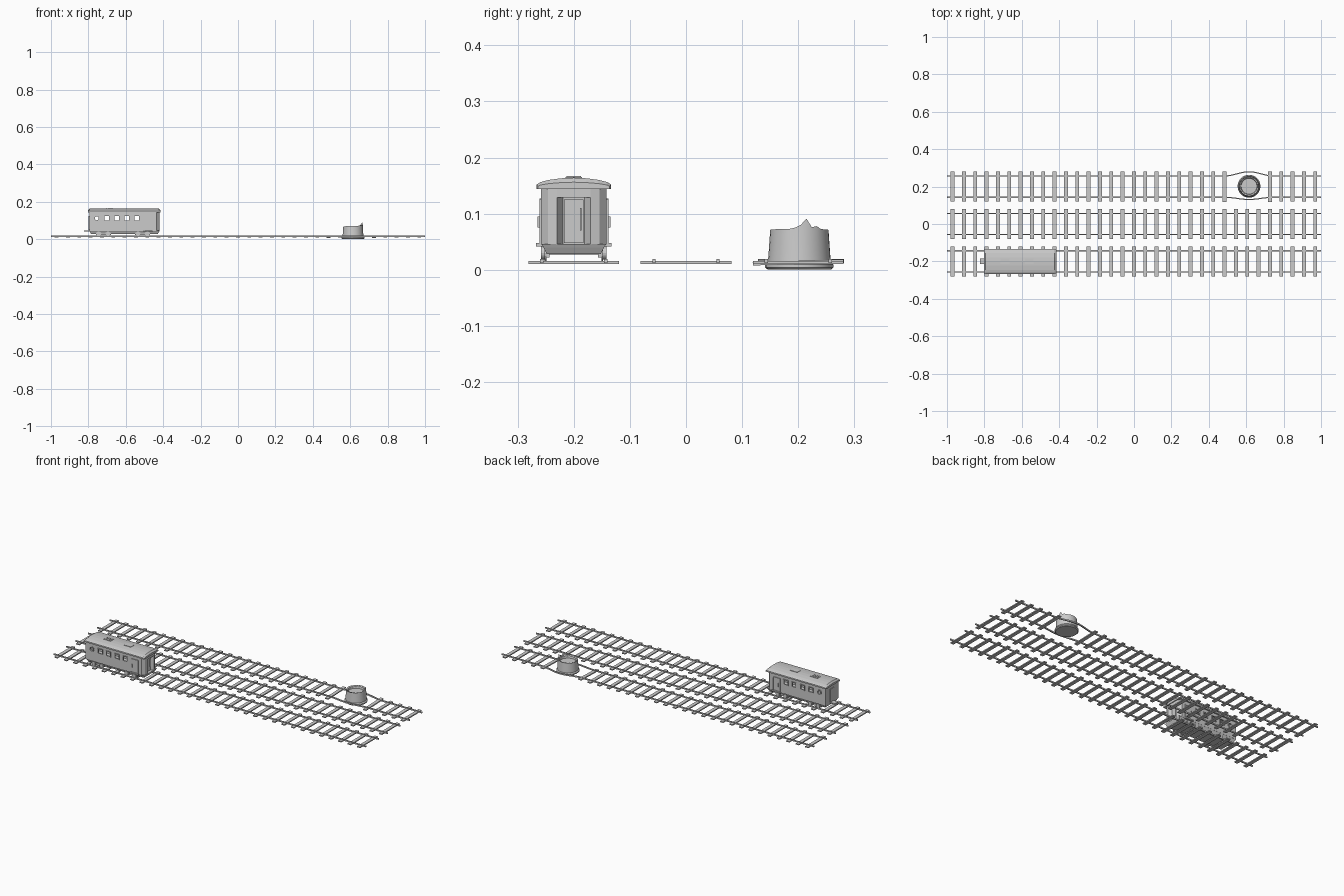
import bpy, bmesh, math
from mathutils import Matrix, Vector

if "Cube" in bpy.data.objects:
    bpy.data.objects.remove(bpy.data.objects["Cube"])


def finish(name, bm):
    bmesh.ops.recalc_face_normals(bm, faces=bm.faces)
    me = bpy.data.meshes.new(name)
    bm.to_mesh(me)
    bm.free()
    ob = bpy.data.objects.new(name, me)
    bpy.context.collection.objects.link(ob)
    return ob


def box(bm, x0, x1, y0, y1, z0, z1, tilt=0):
    c = Vector(((x0 + x1) / 2, (y0 + y1) / 2, (z0 + z1) / 2))
    m = (Matrix.Translation(c) @ Matrix.Rotation(tilt, 4, 'X')
         @ Matrix.Diagonal((x1 - x0, y1 - y0, z1 - z0, 1)))
    bmesh.ops.create_cube(bm, size=1, matrix=m)


def cyl_y(bm, x, y, z, r, depth, n=16):
    m = Matrix.Translation((x, y, z)) @ Matrix.Rotation(math.pi / 2, 4, 'X')
    bmesh.ops.create_cone(bm, cap_ends=True, segments=n, radius1=r, radius2=r, depth=depth, matrix=m)


def loft(bm, rings, caps=True):
    vs = [[bm.verts.new(p) for p in r] for r in rings]
    n = len(vs[0])
    for a, b in zip(vs, vs[1:]):
        for i in range(n):
            bm.faces.new((a[i], a[(i + 1) % n], b[(i + 1) % n], b[i]))
    if caps:
        bm.faces.new(vs[0][::-1])
        bm.faces.new(vs[-1])


def cut(ob, cutter):
    mod = ob.modifiers.new("cut", 'BOOLEAN')
    mod.operation, mod.solver, mod.object = 'DIFFERENCE', 'EXACT', cutter
    bpy.context.view_layer.objects.active = ob
    bpy.ops.object.modifier_apply(modifier=mod.name)
    bpy.data.objects.remove(cutter)


# Three tracks: sleepers and rails; the back one bends around the stump
SX, SY = 0.615, 0.202
for label, cy in (("front", -0.2), ("middle", 0.0), ("back", 0.2)):
    bm = bmesh.new()
    for i in range(33):
        if label == "back" and i in (25, 26, 27):
            continue
        x = -0.97 + i * 0.0606
        tilt = 0.03 if label == "back" and i in (24, 28) else 0
        box(bm, x - 0.01, x + 0.01, cy - 0.081, cy + 0.081, 0.010, 0.016, tilt)
    finish(label + "_sleepers", bm)
    bm = bmesh.new()
    for s in (-1, 1):
        xs = [-1, 1]
        if label == "back":
            xs = [-1] + [SX + 0.13 * (k / 8 - 1) for k in range(17)] + [1]
        rings = []
        for x in xs:
            u = abs(x - SX) / 0.13
            bulge = 0.5 + 0.5 * math.cos(math.pi * u) if label == "back" and u < 1 else 0
            y = cy + s * (0.057 + (0.022 if s > 0 else 0.012) * bulge)
            rings.append([(x, y + a, z) for a, z in
                          ((-0.003, 0.012), (0.003, 0.012), (0.003, 0.0195), (-0.003, 0.0195))])
        loft(bm, rings)
    finish(label + "_rails", bm)

# Broken stump: flared base, splintered rim, hollow top
bm = bmesh.new()
N = 32
spike = {0: 0.007, 1: 0.018, 2: 0.003, 3: 0.005, 31: 0.002}
rings = []
for r, z in ((0.056, 0), (0.061, 0.004), (0.061, 0.009), (0.056, 0.015), (0.0545, 0.035), (0.052, None),
             (0.044, None), (0.042, 0.055)):
    ring = []
    for i in range(N):
        a = 2 * math.pi * i / N + 0.05
        h = z
        if z is None:
            h = 0.071 + 0.002 * math.cos(a) + spike.get(i, 0)
            if r < 0.05:
                h -= 0.001 + 0.008 * (i % 2)
        ring.append((SX + r * math.cos(a), SY + r * math.sin(a), h))
    rings.append(ring)
loft(bm, rings)
stump = finish("tree_stump", bm)
for p in stump.data.polygons:
    p.use_smooth = len(p.vertices) == 4
stump.data.set_sharp_from_angle(angle=math.radians(35))

# Carriage body: plan with a recessed end doorway, hollowed out and cut for windows
CY = -0.2
half = [(-0.795, 0.058), (-0.436, 0.058), (-0.423, 0.046), (-0.419, 0.030), (-0.436, 0.019)]
plan = half + [(x, -y) for x, y in reversed(half)]
bm = bmesh.new()
loft(bm, [[(x, CY + y, z) for x, y in plan] for z in (0.045, 0.148)])
body = finish("carriage_body", bm)
bm = bmesh.new()
box(bm, -0.788, -0.446, CY - 0.053, CY + 0.053, 0.05, 0.144)
cut(body, finish("interior_cutter", bm))
WINDOWS = [-0.701, -0.648, -0.594, -0.541]
WZ, PX = 0.112, -0.755
bm = bmesh.new()
for x in WINDOWS:
    box(bm, x - 0.0125, x + 0.0125, CY - 0.1, CY + 0.1, WZ - 0.0125, WZ + 0.0125)
cyl_y(bm, PX, CY, WZ, 0.0105, 0.2)
cut(body, finish("window_cutter", bm))

# Window frames, round window rings, side doors and steps
frames, rounds, doors, steps = (bmesh.new() for _ in range(4))
for s in (-1, 1):
    y0, y1 = sorted((CY + s * 0.056, CY + s * 0.0615))
    for x in WINDOWS:
        for d in (-1, 1):
            c = x + d * 0.0135
            box(frames, c - 0.0018, c + 0.0018, y0, y1, WZ - 0.0153, WZ + 0.0153)
            c = WZ + d * 0.0135
            box(frames, x - 0.0117, x + 0.0117, y0, y1, c - 0.0018, c + 0.0018)
    ring = []
    for k in range(17):
        a = 2 * math.pi * k / 16
        ring.append([(PX + r * math.cos(a), y, WZ + r * math.sin(a))
                     for r, y in ((0.0105, y0), (0.0145, y0), (0.0145, y1), (0.0105, y1))])
    loft(rounds, ring, caps=False)
    box(doors, -0.501, -0.461, y0, y1 - 0.002 if s > 0 else y1, 0.05, 0.120)
    for x in (-0.503, -0.459):
        box(doors, x - 0.002, x + 0.002, y0, y1, 0.047, 0.125)
    box(doors, -0.501, -0.461, y0, y1, 0.120, 0.125)
    h0, h1 = sorted((CY + s * 0.060, CY + s * 0.065))
    box(doors, -0.496, -0.493, h0, h1, 0.075, 0.095)
    t0, t1 = sorted((CY + s * 0.05, CY + s * 0.067))
    box(steps, -0.507, -0.455, t0, t1, 0.041, 0.048)
bmesh.ops.remove_doubles(rounds, verts=rounds.verts, dist=1e-5)
finish("window_frames", frames)
finish("round_window_rings", rounds)
finish("side_doors", doors)
finish("side_door_steps", steps)

# End doors, lintel over the recess and handle
bm = bmesh.new()
box(bm, -0.442, -0.433, CY - 0.017, CY + 0.017, 0.048, 0.125)
box(bm, -0.434, -0.429, CY + 0.011, CY + 0.014, 0.07, 0.11)
box(bm, -0.798, -0.792, CY - 0.019, CY + 0.019, 0.05, 0.125)
finish("end_doors", bm)
bm = bmesh.new()
box(bm, -0.442, -0.4195, CY - 0.030, CY + 0.030, 0.129, 0.147)
finish("end_lintel", bm)

# Tapered skirt and floor under the body
bm = bmesh.new()
loft(bm, [[(-0.795 + d, CY - w, z), (-0.419 - d, CY - w, z), (-0.419 - d, CY + w, z), (-0.795 + d, CY + w, z)]
          for d, w, z in ((0.010, 0.048, 0.028), (0.003, 0.054, 0.040), (0.0, 0.058, 0.046))])
finish("carriage_skirt", bm)

# Domed roof with bevelled ends
side = [(0.066, 0.144), (0.066, 0.152), (0.060, 0.156), (0.045, 0.160), (0.022, 0.163)]
prof = side + [(0, 0.164)] + [(-y, z) for y, z in reversed(side)]
bm = bmesh.new()
loft(bm, [[(x, CY + y * k, 0.144 + (z - 0.144) * h) for y, z in prof]
          for x, k, h in ((-0.802, 0.97, 0.6), (-0.793, 1, 1), (-0.424, 1, 1), (-0.415, 0.97, 0.6))])
finish("carriage_roof", bm)

# Roof vents, the first with slats
bm = bmesh.new()
for x in (-0.689, -0.56):
    box(bm, x - 0.024, x + 0.024, CY - 0.015, CY + 0.015, 0.158, 0.1655)
for k in range(4):
    x = -0.704 + k * 0.010
    box(bm, x - 0.002, x + 0.002, CY - 0.013, CY + 0.013, 0.165, 0.167)
finish("roof_vents", bm)

# Wheels, axles and bogie frames
wheels, bogies = bmesh.new(), bmesh.new()
for x in (-0.745, -0.695, -0.535, -0.485):
    cyl_y(wheels, x, CY, 0.030, 0.003, 0.11, 8)
    for s in (-1, 1):
        cyl_y(wheels, x, CY + s * 0.055, 0.030, 0.0115, 0.007)
        cyl_y(wheels, x, CY + s * 0.0505, 0.030, 0.0145, 0.003)
for x in (-0.72, -0.51):
    for s in (-1, 1):
        y = CY + s * 0.046
        box(bogies, x - 0.04, x + 0.04, y - 0.003, y + 0.003, 0.022, 0.032)
finish("wheels", wheels)
finish("bogie_frames", bogies)

# Rear coupler platform
bm = bmesh.new()
box(bm, -0.824, -0.785, CY - 0.015, CY + 0.015, 0.041, 0.048)
finish("coupler", bm)
